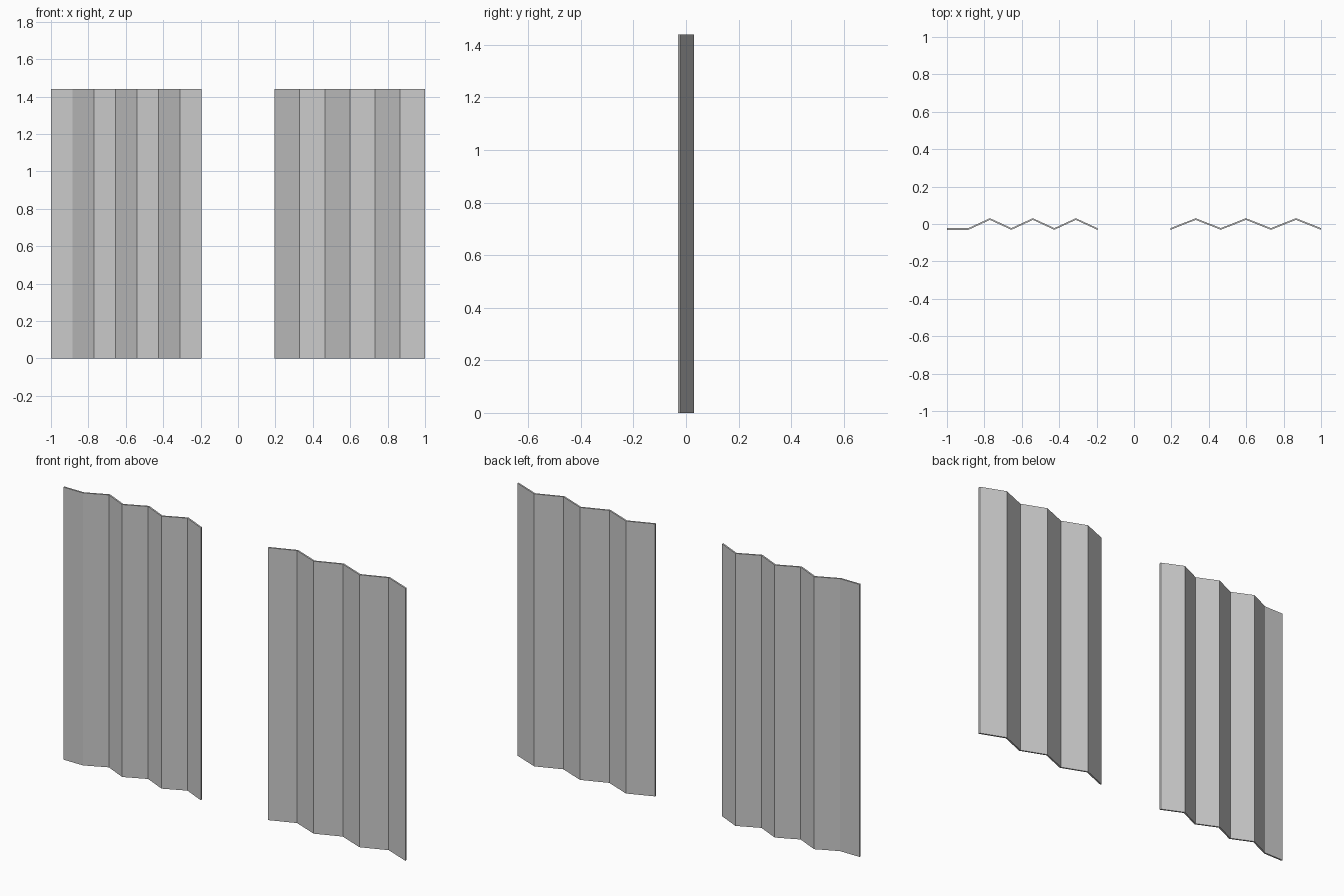
import bpy, bmesh

if "Cube" in bpy.data.objects:
    bpy.data.objects.remove(bpy.data.objects["Cube"])

HEIGHT = 1.44
FRONT, BACK = -0.031, 0.022   # front-face depth of valley and ridge folds
THICK = 0.009


def pleated_panel(name, x0, x1, folds):
    """Thin zigzag sheet; folds holds 0 (front) or 1 (back) per crease."""
    step = (x1 - x0) / (len(folds) - 1)
    pts = [(x0 + i * step, BACK if f else FRONT) for i, f in enumerate(folds)]
    bm = bmesh.new()
    # One ring of four vertices per crease
    rings = [[bm.verts.new((x, y + dy, z)) for dy, z in
              ((0, 0), (THICK, 0), (THICK, HEIGHT), (0, HEIGHT))]
             for x, y in pts]
    for a, b in zip(rings, rings[1:]):
        for k in range(4):
            n = (k + 1) % 4
            bm.faces.new((a[k], a[n], b[n], b[k]))
    # Side edges
    bm.faces.new(rings[0])
    bm.faces.new(rings[-1])
    bmesh.ops.recalc_face_normals(bm, faces=bm.faces)
    mesh = bpy.data.meshes.new(name)
    bm.to_mesh(mesh)
    bm.free()
    obj = bpy.data.objects.new(name, mesh)
    bpy.context.collection.objects.link(obj)
    return obj


# Left curtain starts with one flat strip, right curtain is evenly pleated
pleated_panel("left_curtain", -1.0, -0.196, [0, 0, 1, 0, 1, 0, 1, 0])
pleated_panel("right_curtain", 0.196, 1.0, [0, 1, 0, 1, 0, 1, 0])
